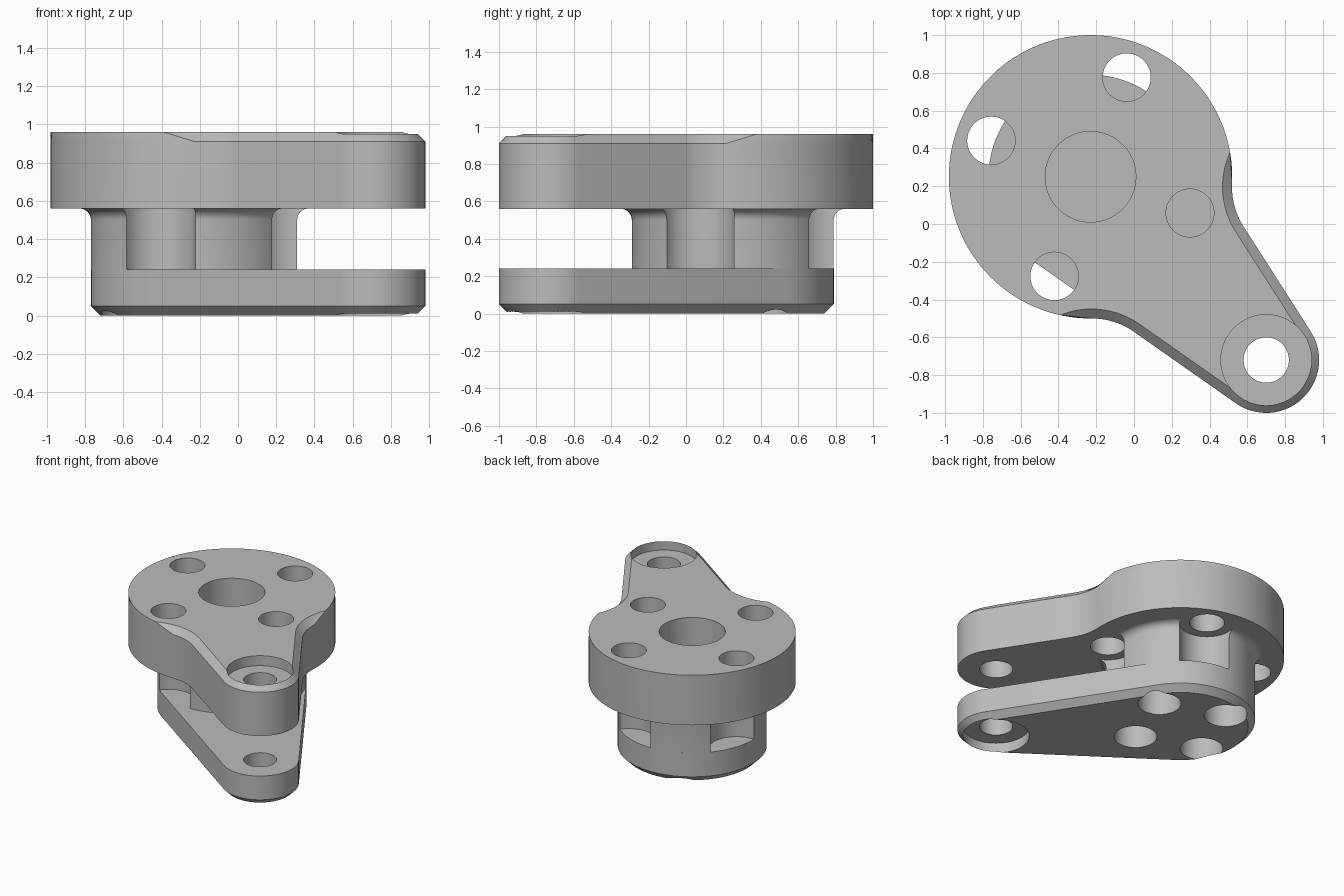
import bpy, bmesh
from math import sin, cos, pi, asin, acos, atan2, hypot, sqrt, radians
from mathutils import Matrix, Vector

cube = bpy.data.objects.get("Cube")
if cube:
    bpy.data.objects.remove(cube, do_unlink=True)

metal = bpy.data.materials.new("plain grey")
metal.use_nodes = True
metal.diffuse_color = (0.5, 0.5, 0.5, 1)
metal.node_tree.nodes["Principled BSDF"].inputs["Base Color"].default_value = metal.diffuse_color

# Local frame: hub axis at the origin, pivot out along +x
HUB, PIVOT = Vector((-0.23, 0.25, 0)), Vector((0.70, -0.72, 0))
TURN = atan2(PIVOT.y - HUB.y, PIVOT.x - HUB.x)
LENGTH = (PIVOT - HUB).length
PLACE = Matrix.Translation(HUB) @ Matrix.Rotation(TURN, 4, 'Z')
DISC, NECK, TIP, FILLET, CHAMFER = 0.75, 0.54, 0.28, 0.39, 0.05
SLOPE = asin((NECK - TIP) / LENGTH)
PHI = pi / 2 - SLOPE


def arc(cx, cy, r, a, b, n):
    return [(cx + r * cos(a + (b - a) * i / n), cy + r * sin(a + (b - a) * i / n))
            for i in range(n + 1)]


def circle(r, x=0, y=0, n=64):
    return arc(x, y, r, 0, 2 * pi, n)[:-1]


def teardrop(d):
    """Hull of the neck and tip circles, inset by d."""
    return (arc(LENGTH, 0, TIP - d, -PHI, PHI, 32)
            + arc(0, 0, NECK - d, PHI, 2 * pi - PHI, 64))


def disc_and_arm(d):
    """Disc blended into the arm; only the arm and blends are inset by d."""
    s = sqrt((DISC + FILLET) ** 2 - (NECK + FILLET) ** 2)
    fx = sin(SLOPE) * (NECK + FILLET) + cos(SLOPE) * s
    fy = cos(SLOPE) * (NECK + FILLET) - sin(SLOPE) * s
    f, span, r = atan2(fy, fx), hypot(fx, fy), FILLET + d
    b = acos(min(1, (span ** 2 + r ** 2 - DISC ** 2) / (2 * span * r)))
    start = f + acos(min(1, (span ** 2 + DISC ** 2 - r ** 2) / (2 * span * DISC)))
    blend = arc(fx, fy, r, PHI + pi, f + pi - b, 16)
    mirrored = [(x, -y) for x, y in reversed(blend)]
    return (arc(LENGTH, 0, TIP - d, -PHI, PHI, 32) + blend
            + arc(0, 0, DISC, start, 2 * pi - start, 96)[1:-1] + mirrored)


def stack(name, rings):
    """Solid from matching outlines at rising heights."""
    bm = bmesh.new()
    loops = [[bm.verts.new((x, y, z)) for x, y in pts] for z, pts in rings]
    n = len(loops[0])
    for low, high in zip(loops, loops[1:]):
        for i in range(n):
            j = (i + 1) % n
            bm.faces.new((low[i], low[j], high[j], high[i]))
    bm.faces.new(loops[0][::-1])
    bm.faces.new(loops[-1])
    bmesh.ops.recalc_face_normals(bm, faces=bm.faces)
    mesh = bpy.data.meshes.new(name)
    bm.to_mesh(mesh)
    bm.free()
    mesh.materials.append(metal)
    obj = bpy.data.objects.new(name, mesh)
    bpy.context.collection.objects.link(obj)
    obj.matrix_world = PLACE
    return obj


def combine(target, other, operation):
    mod = target.modifiers.new("combine", 'BOOLEAN')
    mod.operation, mod.solver, mod.object = operation, 'EXACT', other
    bpy.context.view_layer.update()
    bpy.context.view_layer.objects.active = target
    bpy.ops.object.modifier_apply(modifier=mod.name)
    bpy.data.objects.remove(other, do_unlink=True)


def drill(target, r, x, y, z0, z1):
    cutter = stack("cutter", [(z0, circle(r, x, y)), (z1, circle(r, x, y))])
    combine(target, cutter, 'DIFFERENCE')


def ring_of_four(radius, first):
    """Four positions about the hub, from a world angle in degrees."""
    for k in range(4):
        a = radians(first + 90 * k) - TURN
        yield radius * cos(a), radius * sin(a)


# Upper plate: bolt holes, blind centre bore, pivot hole and counterbore
upper = stack("upper_plate", [(0.56, disc_and_arm(0)), (0.91, disc_and_arm(0)),
                              (0.96, disc_and_arm(CHAMFER))])
for x, y in ring_of_four(0.56, 70):
    drill(upper, 0.127, x, y, 0.5, 1.1)
drill(upper, 0.24, 0, 0, 0.73, 1.1)
drill(upper, 0.12, LENGTH, 0, 0.5, 1.1)
drill(upper, 0.24, LENGTH, 0, 0.88, 1.1)

# Lower plate with chamfered underside
body = stack("lever_body", [(0, teardrop(CHAMFER)), (0.05, teardrop(0)),
                            (0.24, teardrop(0))])
drill(body, 0.12, LENGTH, 0, -0.1, 0.4)
drill(body, 0.24, LENGTH, 0, -0.1, 0.08)

# Hub flared into the upper plate, scalloped below each bolt hole
flare = [(0.50 + 0.06 * sin(t), NECK + 0.06 * (1 - cos(t)))
         for t in (i * pi / 16 for i in range(9))]
profile = [(0.20, NECK - 0.01), (0.24, NECK - 0.01), (0.24, NECK)] + flare
hub = stack("hub", [(z, circle(r, n=96)) for z, r in profile])
for x, y in ring_of_four(0.56, 70):
    drill(hub, 0.2, x, y, 0.1, 0.7)

# Join the parts, then sink the screw holes from below
combine(body, hub, 'UNION')
combine(body, upper, 'UNION')
for x, y in ring_of_four(0.36, 25):
    drill(body, 0.155, x, y, -0.1, 0.4)

bpy.ops.object.select_all(action='DESELECT')
body.select_set(True)
bpy.context.view_layer.objects.active = body
bpy.ops.object.shade_smooth_by_angle(angle=radians(25))
